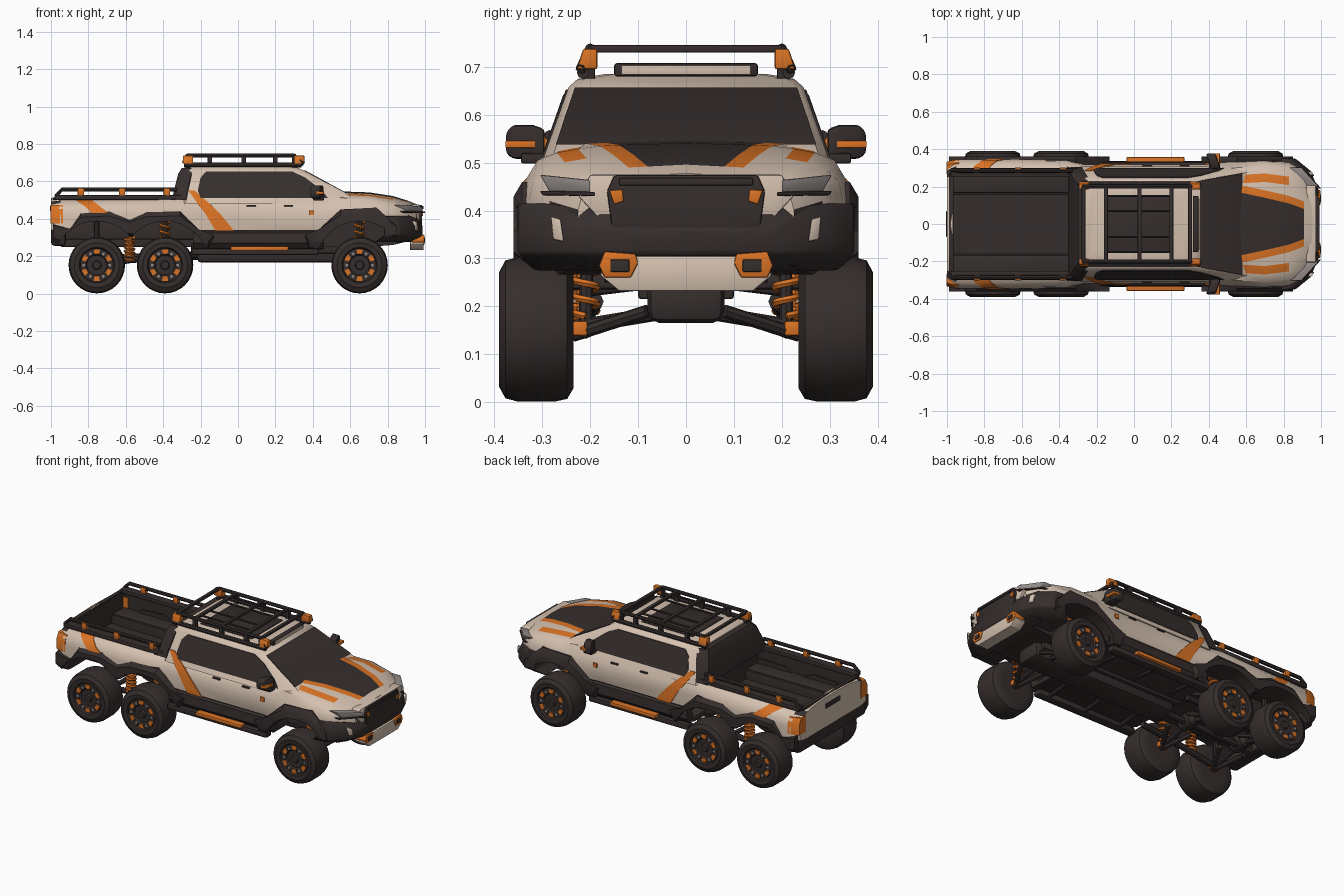
import bpy, bmesh, math
from mathutils import Vector

cube = bpy.data.objects.get("Cube")
if cube:
    bpy.data.objects.remove(cube, do_unlink=True)


def material(name, rgb):
    m = bpy.data.materials.new(name)
    m.use_nodes = True
    m.diffuse_color = (*rgb, 1)
    m.node_tree.nodes["Principled BSDF"].inputs["Base Color"].default_value = (*rgb, 1)
    return m


SAND = material("sand_paint", (.66, .53, .43))
DARK = material("dark_trim", (.036, .027, .026))
ORANGE = material("orange_accent", (.70, .17, .018))
GREY = material("lamp_grey", (.28, .25, .24))


def finish(name, bm, mats, bevel=0, mirror=False, cutters=()):
    """Turn a bmesh into an object, then apply its modifiers."""
    bmesh.ops.recalc_face_normals(bm, faces=bm.faces)
    me = bpy.data.meshes.new(name)
    bm.to_mesh(me)
    bm.free()
    for m in mats if isinstance(mats, list) else [mats]:
        me.materials.append(m)
    ob = bpy.data.objects.new(name, me)
    bpy.context.collection.objects.link(ob)
    if mirror:
        mod = ob.modifiers.new("mirror", "MIRROR")
        mod.use_axis = (False, True, False)
        mod.use_mirror_merge = False
    for c in cutters:
        mod = ob.modifiers.new("cut", "BOOLEAN")
        mod.operation, mod.solver, mod.object = "DIFFERENCE", "EXACT", c
    if bevel:
        mod = ob.modifiers.new("bevel", "BEVEL")
        mod.width, mod.segments, mod.limit_method = bevel, 2, "ANGLE"
    if ob.modifiers:
        dg = bpy.context.evaluated_depsgraph_get()
        new = bpy.data.meshes.new_from_object(ob.evaluated_get(dg))
        ob.modifiers.clear()
        ob.data = new
    bpy.ops.object.select_all(action="DESELECT")
    ob.select_set(True)
    bpy.context.view_layer.objects.active = ob
    bpy.ops.object.shade_smooth_by_angle(angle=math.radians(35))
    return ob


def loft(name, rings, mats, rule=None, **kw):
    """Skin closed rings of points and cap both ends."""
    bm = bmesh.new()
    vs = [[bm.verts.new(p) for p in r] for r in rings]
    n = len(vs[0])
    for i in range(len(vs) - 1):
        for j in range(n):
            k = (j + 1) % n
            f = bm.faces.new((vs[i][j], vs[i][k], vs[i + 1][k], vs[i + 1][j]))
            f.material_index = rule(i, j) if rule else 0
    bm.faces.new(vs[0])
    bm.faces.new(vs[-1])
    return finish(name, bm, mats, **kw)


def box(name, x, y, z, mat, bevel=.006, mirror=True):
    corners = [(x[0], y[0]), (x[1], y[0]), (x[1], y[1]), (x[0], y[1])]
    return loft(name, [[(a, b, h) for a, b in corners] for h in z], mat, bevel=bevel, mirror=mirror)


def tube(name, pts, r, mat, mirror=True, sides=8):
    pts = [Vector(p) for p in pts]
    rings = []
    for i, p in enumerate(pts):
        d = pts[min(i + 1, len(pts) - 1)] - pts[max(i - 1, 0)]
        q = d.to_track_quat("Z", "Y")
        rings.append([p + q @ Vector((r * math.cos(t), r * math.sin(t), 0))
                      for t in (math.tau * k / sides for k in range(sides))])
    return loft(name, rings, mat, mirror=mirror)


def lathe(name, profile, x, z, mat, mirror=True, steps=32):
    """Revolve (y, radius) pairs about a sideways axle."""
    rings = [[(x + r * math.cos(math.tau * k / steps), y, z + r * math.sin(math.tau * k / steps))
              for k in range(steps)] for y, r in profile]
    return loft(name, rings, mat, mirror=mirror)


def decal(name, rows, surf, mat):
    """Thin side plate from (z, x0, x1) rows that follows the side (z, y) outline."""
    def side(z):
        for (z0, y0), (z1, y1) in zip(surf, surf[1:]):
            if z <= z1:
                return y0 + (y1 - y0) * (z - z0) / (z1 - z0)
        return surf[-1][1]
    loft(name, [[(x, side(z) + d, z) for x, d in ((a, -.004), (b, -.004), (b, .004), (a, .004))]
                for z, a, b in rows], mat, mirror=True)


WHEELS = {"rear": -.755, "middle": -.39, "front": .65}
AXLE_Z = .152

# Cutters for the wheel wells and the bed
wells = [lathe(n + "_well_cutter", [(.17, .235), (.5, .235)], x, AXLE_Z, DARK) for n, x in WHEELS.items()]
bed_cut = box("bed_cutter", (-.97, -.3), (-.27, .27), (.35, .7), DARK, 0, False)

# Main body: x, half width, top, bottom, half width of hood panel
stations = [(-1, .322, .505, .33, .12), (-.95, .345, .515, .30, .12), (-.6, .345, .52, .30, .12),
            (-.36, .343, .53, .28, .12), (-.27, .319, .53, .25, .12), (.38, .319, .54, .25, .15),
            (.56, .337, .54, .25, .17), (.7, .345, .535, .25, .14), (.83, .328, .515, .26, .11),
            (.91, .285, .49, .28, .08), (.955, .225, .472, .3, .06)]


def section(x, w, zt, zb, a):
    half = [(w - .05, zb), (w, .34), (w, min(.42, zt - .07)), (w - .008, min(.46, zt - .04)),
            (w - .035, zt - .03), (w - .075, zt - .014), (w - .12, zt - .006), (a + .04, zt), (a, zt + .002)]
    return [(x, y, z) for y, z in half] + [(x, 0, zt + .006)] + [(x, -y, z) for y, z in reversed(half)]


def body_rule(i, j):
    """Dark sills and hood panel, orange hood stripes, sand elsewhere."""
    j = min(j, 17 - j)
    if j <= 0 or (j == 8 and 6 <= i < 9):
        return 1
    return 2 if (j == 7 and 6 <= i < 9) or (j == 5 and 6 <= i < 8) else 0


body = loft("body_shell", [section(*s) for s in stations], [SAND, DARK, ORANGE], body_rule,
            cutters=wells + [bed_cut])
for f in body.data.polygons:
    c = f.center
    in_bed = -.98 < c.x < -.29 and abs(c.y) < .275
    if in_bed or (c.z < .4 and abs(c.y) < .3 and c.x > -.98):
        f.material_index = 1

# Bed wheel housings close the wells from inside
box("bed_wheel_housing", (-.97, -.17), (.165, .285), (.385, .41), DARK, .008)
box("bed_housing_wall", (-.97, -.17), (.155, .175), (.29, .405), DARK, .004)

# Lower cladding: flared arches joined by a narrower sill
rear_flare = [(-.99, .37), (-.9, .345), (-.84, .43), (-.69, .44), (-.58, .395), (-.49, .435), (-.31, .44),
              (-.21, .34), (-.13, .3), (-.16, .245), (-.22, .24), (-.58, .31), (-.95, .26), (-.99, .28)]
front_flare = [(.36, .3), (.43, .34), (.55, .45), (.74, .46), (.85, .36), (.85, .30), (.6, .27), (.43, .24),
               (.38, .245)]
for n, outline in (("rear", rear_flare), ("front", front_flare)):
    loft(n + "_arch_cladding", [[(x, y, .35 + (z - .35) * k) for x, z in outline]
         for y, k in ((.26, 1), (.342, 1), (.36, .72))], DARK, mirror=True, cutters=wells)
loft("sill_cladding", [[(x, y, z) for y, z in ((.26, .24), (.31, .24), (.335, .27), (.33, .325), (.3, .342))]
     for x in (-.24, .46)], DARK, mirror=True)
for c in wells + [bed_cut]:
    c.hide_render = True
    c.hide_viewport = True


# Cab, with a dark hoop behind it
def plan(z, x0, x1, y, cx, cy):
    half = [(x0, y - cy), (x0 + cy, y), (x1 - cx, y), (x1, y - cy)]
    return [(a, b, z) for a, b in half] + [(a, -b, z) for a, b in reversed(half)]


loft("cab", [plan(.48, -.3, .68, .308, .09, .02), plan(.658, -.27, .352, .245, .05, .012),
             plan(.675, -.26, .315, .226, .05, .015), plan(.685, -.22, .25, .17, .05, .02)], SAND)
loft("cab_hoop", [plan(.5, -.352, -.268, .304, .01, .015), plan(.54, -.345, -.262, .292, .01, .015),
                  plan(.64, -.32, -.24, .257, .01, .02), plan(.672, -.3, -.235, .23, .01, .02)], DARK)
cab_side = [(.3, .32), (.42, .32), (.46, .312), (.48, .308), (.658, .245)]
bed_side = [(.3, .345), (.42, .345), (.46, .337), (.487, .31), (.504, .27)]
decal("side_window", [(.512, -.2, .48), (.55, -.215, .45), (.62, -.2, .36), (.653, -.17, .29)], cab_side, DARK)
decal("cab_stripe", [(.335, -.12, -.02), (.42, -.17, -.09), (.46, -.2, -.13), (.48, -.215, -.15),
                     (.55, -.265, -.23)], cab_side, ORANGE)
decal("bed_stripe", [(.43, -.78, -.69), (.46, -.81, -.73), (.487, -.85, -.765), (.5, -.87, -.78)],
      bed_side, ORANGE)
decal("fuel_marker", [(.42, .38, .405), (.445, .38, .405)], [(.3, .323), (.6, .323)], ORANGE)
loft("windscreen", [[(x + d, y, z) for x, y, z in ((.575, -.272, .538), (.575, .272, .538),
                    (.356, .232, .657), (.356, -.232, .657))] for d in (-.002, .006)], DARK)
box("sunroof", (-.15, .2), (-.15, .15), (.68, .69), DARK, .002, False)
for n, x in (("rear", .07), ("front", .27)):
    box(n + "_door_handle", (x - .025, x + .025), (.298, .316), (.465, .473), DARK, .002)

# Mirrors, swept back at the outer end
loft("mirror_housing", [[(x0, y, z0), (x0 + .05, y, z0), (x0 + .05, y, z1), (x0, y, z1)]
     for y, x0, z0, z1 in ((.295, .41, .515, .57), (.32, .405, .508, .579), (.362, .39, .508, .579),
                           (.376, .385, .52, .562))], DARK, mirror=True, bevel=.008)
box("mirror_base", (.4, .46), (.27, .345), (.498, .52), DARK, .006)
box("mirror_accent", (.42, .459), (.315, .377), (.531, .546), ORANGE, .002)

# Roof rack
tube("rack_side_rail", [(-.29, .215, .7), (-.27, .2, .738), (.3, .2, .738), (.35, .22, .695)], .011, DARK)
tube("rack_lower_rail", [(-.29, .215, .688), (.34, .215, .688)], .013, DARK)
for x in (-.27, -.15, .03, .2, .3):
    box("rack_crossbar", (x - .01, x + .01), (-.2, .2), (.73, .746), DARK, .003, False)
    box("rack_leg", (x - .012, x + .012), (.19, .215), (.67, .735), DARK, .003)
for y in (.07, .15):
    tube("rack_slat", [(-.15, y, .738), (.2, y, .738)], .006, DARK)
for n, x in (("front", .3), ("rear", -.295)):
    loft(n + "_rack_corner", [[(x, i, z), (x + .055, i, z), (x + .055, o, z), (x, o, z)]
         for z, i, o in ((.695, .185, .228), (.738, .185, .215))], ORANGE, mirror=True, bevel=.005)
box("light_bar", (.315, .345), (-.15, .15), (.68, .708), DARK, .006, False)
box("light_bar_lens", (.344, .35), (-.135, .135), (.684, .703), SAND, .001, False)

# Bed rim, rails and brackets
box("bed_rim", (-.98, -.3), (.25, .3), (.50, .527), DARK)
box("tailgate_cap", (-.99, -.965), (-.27, .27), (.50, .515), DARK, .004, False)
tube("bed_rail", [(-.975, .29, .52), (-.94, .285, .557), (-.33, .285, .557)], .011, DARK)
for x in (-.84, -.62, -.38):
    box("bed_bracket", (x - .017, x + .017), (.272, .302), (.523, .562), ORANGE, .005)
box("tailgate_handle", (-1.004, -.99), (-.07, .07), (.44, .47), DARK, .003, False)
loft("tail_light", [[(x0, .268, z), (x0, y, z), (-.985, y + .008, z), (-.935, y + .016, z), (-.935, .268, z)]
     for z, x0, y in ((.375, -1.003, .331), (.44, -1.003, .331), (.474, -1.003, .312))], ORANGE, mirror=True)
box("rear_bumper", (-1.0, -.92), (-.33, .33), (.255, .355), DARK, .02, False)


# Nose: bumper, grille, lamps and skid plate
def nose(z, dx, dy=0):
    half = [(.78, .357), (.86, .35), (.94, .285), (.985, .18)]
    pts = [(x + dx, y + dy, z) for x, y in half]
    return pts + [(x, -y, z) for x, y, z in reversed(pts)]


loft("front_bumper", [nose(.275, -.05, -.04), nose(.31, 0), nose(.36, .003), nose(.415, -.025)], DARK, bevel=.008)


def front_plate(name, pts, x0, x1, mat, mirror=False, bevel=.004, sweep=0):
    loft(name, [[(x - sweep * (abs(y) - .1), y, z) for y, z in pts] for x in (x0, x1)], mat,
         mirror=mirror, bevel=bevel)


front_plate("grille_surround", [(-.17, .37), (.17, .37), (.225, .43), (.2, .475), (-.2, .475), (-.225, .43)],
            .92, .972, SAND)
front_plate("grille", [(-.15, .33), (.15, .33), (.165, .44), (.15, .474), (-.15, .474), (-.165, .44)],
            .94, .985, DARK)
box("grille_bar", (.96, .992), (-.14, .14), (.452, .468), DARK, .004, False)
front_plate("grille_marker", [(.13, .42), (.15, .413), (.16, .442), (.133, .444)], .97, .99, ORANGE, True, .002)
front_plate("headlight", [(.2, .438), (.285, .44), (.305, .475), (.2, .464)], .99, 1.078, GREY, True, .004, .9)
front_plate("headlight_frame", [(.19, .43), (.3, .432), (.305, .441), (.19, .439)], .99, 1.082, DARK, True, .003, .9)
front_plate("fog_surround", [(.255, .335), (.277, .34), (.282, .388), (.262, .382)], 1.02, 1.058, SAND, True, .003, .6)
front_plate("skid_plate", [(-.14, .232), (.14, .232), (.18, .265), (.16, .305), (-.16, .305), (-.18, .265)],
            .92, .992, SAND)
front_plate("tow_frame", [(.115, .26), (.17, .26), (.182, .285), (.17, .315), (.105, .31), (.1, .29)],
            .93, .996, ORANGE, True)
box("tow_lamp", (.97, 1.0), (.118, .158), (.272, .298), DARK, .003)

# Side steps
box("side_step", (-.25, .43), (.285, .338), (.205, .24), DARK, .01)
box("step_accent", (-.04, .27), (.315, .358), (.23, .252), ORANGE, .005)
for x in (-.15, .1, .35):
    tube("step_strut", [(x, .1, .245), (x, .31, .22)], .012, DARK)

# Underbody
box("chassis_rail", (-.25, .72), (.07, .1), (.215, .28), DARK)
box("rear_chassis_rail", (-.95, -.22), (.1, .14), (.25, .33), DARK)
box("belly_pan", (-.25, .46), (-.28, .28), (.235, .27), DARK, .01, False)
box("gearbox_guard", (-.22, .76), (-.08, .08), (.165, .26), DARK, .025, False)
tube("drive_shaft", [(-.755, 0, .19), (-.2, 0, .2)], .02, DARK, False)

# Wheels, hubs and suspension
tyre = [(.235, .085), (.235, .123), (.248, .145), (.275, .151), (.35, .151), (.377, .144),
        (.39, .12), (.387, .095), (.372, .088)]
for n, wx in WHEELS.items():
    lathe(n + "_tyre", tyre, wx, AXLE_Z, DARK)
    lathe(n + "_rim", [(.25, .09), (.378, .088), (.38, .06), (.37, .05), (.37, .025), (.384, .02)], wx, AXLE_Z, DARK)
    for k in range(12):
        big = k % 2 == 0
        t0, h, r0, r1 = math.tau * k / 12 + math.pi / 2, .2 if big else .09, .06, .086 if big else .076
        pts = [(r, t) for r, t in ((r0, t0 - h), (r1, t0 - h), (r1, t0 + h), (r0, t0 + h))]
        loft(n + "_rim_insert", [[(wx + r * math.cos(t), y, AXLE_Z + r * math.sin(t)) for r, t in pts]
             for y in (.376, .384)], ORANGE if big else GREY, mirror=True)
    lathe(n + "_differential", [(-.07, .025), (-.045, .045), (.045, .045), (.07, .025)], wx, .21, DARK, False, 16)
    tube(n + "_half_shaft", [(wx, 0, .195), (wx, .26, AXLE_Z)], .015, DARK)
    for d in (-.08, .08):
        tube(n + "_control_arm", [(wx + d, .08, .19), (wx, .235, .14)], .014, DARK)
    box(n + "_hub_carrier", (wx - .03, wx + .03), (.205, .24), (.138, .17), ORANGE)
    tube(n + "_damper", [(wx, .21, .16), (wx, .205, .39)], .014, DARK)

coils = {"front": (.65, .18, .385), "middle": (-.39, .18, .385), "rear": (-.58, .175, .3)}
for n, (cx, z0, z1) in coils.items():
    tube(n + "_coil_spring", [(cx + .024 * math.cos(t), .21 + .024 * math.sin(t), z0 + (z1 - z0) * i / 72)
         for i, t in ((i, math.tau * i / 12) for i in range(73))], .008, ORANGE, sides=6)
tube("trailing_arm", [(-.22, .19, .21), (-.58, .21, .18), (-.755, .21, .15)], .018, DARK)
